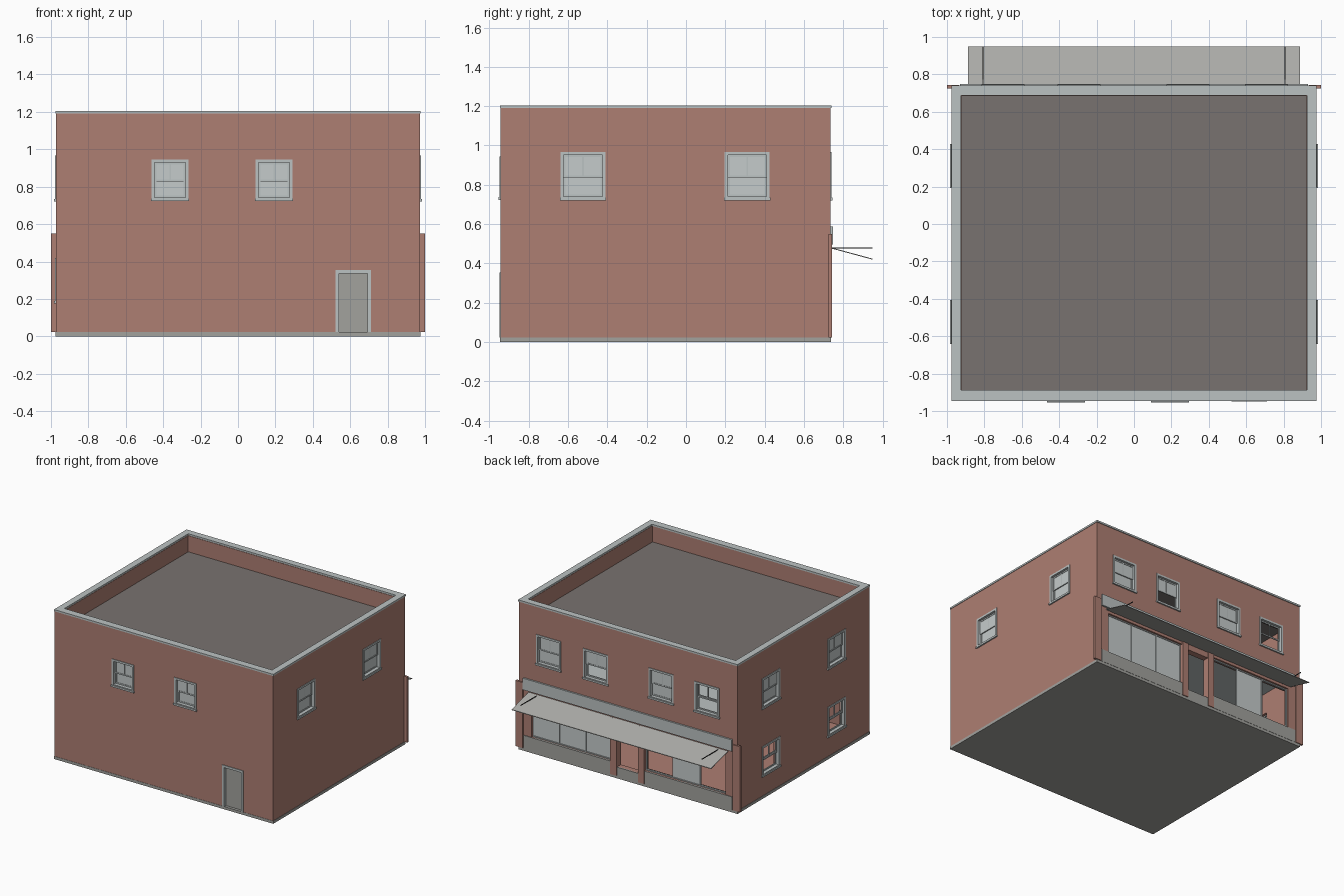
import bpy, bmesh
from math import radians
from mathutils import Matrix, Vector

if "Cube" in bpy.data.objects:
    bpy.data.objects.remove(bpy.data.objects["Cube"])


def material(name, r, g, b):
    m = bpy.data.materials.new(name)
    m.use_nodes = True
    m.diffuse_color = (r, g, b, 1)
    m.node_tree.nodes["Principled BSDF"].inputs["Base Color"].default_value = (r, g, b, 1)
    return m


BRICK = material("red brick", .42, .21, .17)
TRIM = material("pale trim", .5, .54, .54)
GLASS = material("window glass", .56, .6, .6)
STONE = material("grey stone", .36, .36, .34)
ROOF = material("dark roofing", .19, .17, .16)
CANVAS = material("awning canvas", .42, .42, .4)
IRON = material("dark iron", .05, .05, .05)

HALF_X, FRONT, BACK = .973, .943, .735
THICK, TOP, BASE = .05, 1.19, .022


def finish(name, bm, mat, matrix=Matrix()):
    bmesh.ops.recalc_face_normals(bm, faces=bm.faces)
    mesh = bpy.data.meshes.new(name)
    bm.to_mesh(mesh)
    bm.free()
    mesh.materials.append(mat)
    ob = bpy.data.objects.new(name, mesh)
    ob.matrix_world = matrix
    bpy.context.collection.objects.link(ob)
    return ob


def boxes(name, mat, items, matrix=Matrix()):
    """Boxes given as (x0, x1, y0, y1, z0, z1), joined in one object."""
    bm = bmesh.new()
    for x0, x1, y0, y1, z0, z1 in items:
        size = Matrix.Diagonal((x1 - x0, y1 - y0, z1 - z0, 1))
        centre = Vector((x0 + x1, y0 + y1, z0 + z1)) / 2
        bmesh.ops.create_cube(bm, size=1, matrix=Matrix.Translation(centre) @ size)
    return finish(name, bm, mat, matrix)


def facade(angle, distance):
    """Local frame: x along the wall, -y outward, wall surface at y = 0."""
    return Matrix.Rotation(radians(angle), 4, "Z") @ Matrix.Translation((0, -distance, 0))


def wall(name, matrix, u0, u1, holes):
    """Wall panel with rectangular openings (u0, u1, z0, z1)."""
    us = sorted({u0, u1, *(u for h in holes for u in h[:2])})
    zs = sorted({BASE, TOP, *(z for h in holes for z in h[2:])})
    bm = bmesh.new()
    grid = [[bm.verts.new((u, 0, z)) for z in zs] for u in us]
    for i in range(len(us) - 1):
        for j in range(len(zs) - 1):
            u, z = (us[i] + us[i + 1]) / 2, (zs[j] + zs[j + 1]) / 2
            if not any(h[0] < u < h[1] and h[2] < z < h[3] for h in holes):
                bm.faces.new((grid[i][j], grid[i + 1][j], grid[i + 1][j + 1], grid[i][j + 1]))
    bm.normal_update()
    for f in bm.faces:
        if f.normal.y > 0:
            f.normal_flip()
    made = bmesh.ops.extrude_face_region(bm, geom=bm.faces[:], use_keep_orig=True)
    moved = [v for v in made["geom"] if isinstance(v, bmesh.types.BMVert)]
    bmesh.ops.translate(bm, verts=moved, vec=(0, THICK, 0))
    finish(name, bm, BRICK, matrix)


def frame(u0, u1, z0, z1, w, y0, y1):
    return [(u0, u0 + w, y0, y1, z0, z1), (u1 - w, u1, y0, y1, z0, z1),
            (u0 + w, u1 - w, y0, y1, z1 - w, z1), (u0 + w, u1 - w, y0, y1, z0, z0 + w)]


def window(name, matrix, u0, u1, z0, z1, panes="both"):
    """Double-hung sash window; panes chooses which sashes hold glass."""
    w, mid, cu = .016, (z0 + z1) / 2, (u0 + u1) / 2
    parts = frame(u0, u1, z0, z1, w, -.005, .03)
    parts.append((u0 - .004, u1 + .004, -.011, 0, z0 - .004, z0 + .01))
    a, b = u0 + w, u1 - w
    parts += frame(a, b, mid - .008, z1 - w, .01, .014, .022)
    parts += frame(a, b, z0 + w, mid + .008, .01, .022, .03)
    parts.append((cu - .004, cu + .004, .015, .021, mid, z1 - w))
    boxes(name + "_frame", TRIM, parts, matrix)
    glass = []
    if panes in ("both", "upper"):
        glass.append((a, b, .017, .019, mid, z1 - w))
    if panes == "both":
        glass.append((a, b, .025, .027, z0 + w, mid))
    if glass:
        boxes(name + "_glass", GLASS, glass, matrix)


def opening(w):
    return (w[0] + .008, w[1] - .008, w[2] + .008, w[3] - .008)


front, right = facade(0, FRONT), facade(90, HALF_X)
back, left = facade(180, BACK), facade(-90, HALF_X)

# Window layouts, along each wall
front_wins = [(-.462, -.265, .727, .945), (.094, .291, .727, .945)]
right_wins = [(-.638, -.41, .725, .967), (.197, .425, .725, .967)]
left_wins = [(-u1, -u0, z0, z1) for u0, u1, z0, z1 in right_wins]
left_low = [(u0, u1, .18, .42) for u0, u1, _, _ in left_wins]
back_wins = [(u, u + .222, .725, .967) for u in (-.82, -.4, .183, .59)]

# Shop bays and doors
shop_z0, shop_z1 = .125, .455
bays = [(-.86, -.155, shop_z0, shop_z1), (.147, .866, shop_z0, shop_z1)]
entry = (-.10, .094, .09, .43)
door = (.522, .71, BASE, .355)

# Brick shell
wall("front_wall", front, -HALF_X, HALF_X,
     [opening(w) for w in front_wins] + [(door[0] + .01, door[1] - .01, BASE, door[3] - .01)])
wall("back_wall", back, -HALF_X, HALF_X, [opening(w) for w in back_wins] + bays + [entry])
wall("right_wall", right, -FRONT + THICK, BACK - THICK, [opening(w) for w in right_wins])
wall("left_wall", left, -BACK + THICK, FRONT - THICK, [opening(w) for w in left_wins + left_low])

# Windows
for label, matrix, wins in (("front", front, front_wins), ("right", right, right_wins),
                            ("left_upper", left, left_wins)):
    for i, w in enumerate(wins):
        window(f"{label}_window_{i + 1}", matrix, *w)
for i, w in enumerate(left_low):
    window(f"left_lower_window_{i + 1}", left, *w, panes="none")
for i, (w, panes) in enumerate(zip(back_wins, ("both", "upper", "both", "none"))):
    window(f"back_window_{i + 1}", back, *w, panes=panes)

# Service door
u0, u1, z0, z1 = door
boxes("door_frame", TRIM, [(u0, u0 + .018, -.005, .03, z0, z1), (u1 - .018, u1, -.005, .03, z0, z1),
                           (u0 + .018, u1 - .018, -.005, .03, z1 - .018, z1)], front)
boxes("door_panel", STONE, [(u0 + .018, u1 - .018, .02, .03, z0, z1 - .018)], front)

# Shopfront: bulkhead, posts, corner pilasters, panes
boxes("shop_bulkhead", STONE, [(-.93, -.155, -.005, .01, BASE, shop_z0),
                               (-.1, .094, -.003, .01, BASE, entry[2]),
                               (.147, .93, -.005, .01, BASE, shop_z0)], back)
boxes("shop_posts", BRICK, [(-.155, -.1, -.009, .02, BASE, .48), (.094, .147, -.009, .02, BASE, .48)], back)
boxes("corner_pilasters", BRICK, [(-1, -.935, -.009, .01, BASE, .55), (.935, 1, -.009, .01, BASE, .55)], back)
mullions, panes = [], []
for n, (u0, u1, z0, z1) in enumerate(bays):
    mullions += frame(u0, u1, z0, z1, .008, .015, .03)
    step = (u1 - u0) / 3
    for k in range(3):
        if k:
            mullions.append((u0 + k * step - .004, u0 + k * step + .004, .015, .03, z0, z1))
        if n == 0 or k == 1:
            panes.append((u0 + k * step, u0 + (k + 1) * step, .02, .024, z0, z1))
boxes("shop_mullions", TRIM, mullions, back)
boxes("shop_glass", GLASS, panes, back)
boxes("sign_board", TRIM, [(-.93, .93, -.014, 0, .495, .588)], back)

# Awning and its arms
bm = bmesh.new()
profile = [(.735, .482), (.95, .424), (.95, .419), (.735, .477)]
ends = [[bm.verts.new((x, y, z)) for y, z in profile] for x in (-.888, .888)]
bm.faces.new(ends[0])
bm.faces.new(ends[1])
for i in range(4):
    j = (i + 1) % 4
    bm.faces.new((ends[0][i], ends[0][j], ends[1][j], ends[1][i]))
finish("awning", bm, CANVAS)
boxes("awning_arms", IRON, [(x - .003, x + .003, .735, .95, .475, .48) for x in (-.808, .808)])

# Foundation, floors, roof deck
inx, iny0, iny1 = HALF_X - THICK, THICK - FRONT, BACK - THICK
boxes("foundation", STONE, [(-.976, .976, -.945, .738, 0, BASE)])
boxes("ground_floor", BRICK, [(-inx, inx, iny0, iny1, BASE, .03)])
boxes("upper_floor", TRIM, [(-inx, inx, iny0, iny1, .58, .62)])
boxes("roof_deck", ROOF, [(-inx, inx, iny0, iny1, 1.03, 1.06)])

# Parapet coping
boxes("coping", TRIM, [(-.977, .977, -.946, -.888, TOP, 1.204), (-.977, .977, .688, .741, TOP, 1.204),
                       (-.977, -.925, -.888, .688, TOP, 1.204), (.925, .977, -.888, .688, TOP, 1.204)])
